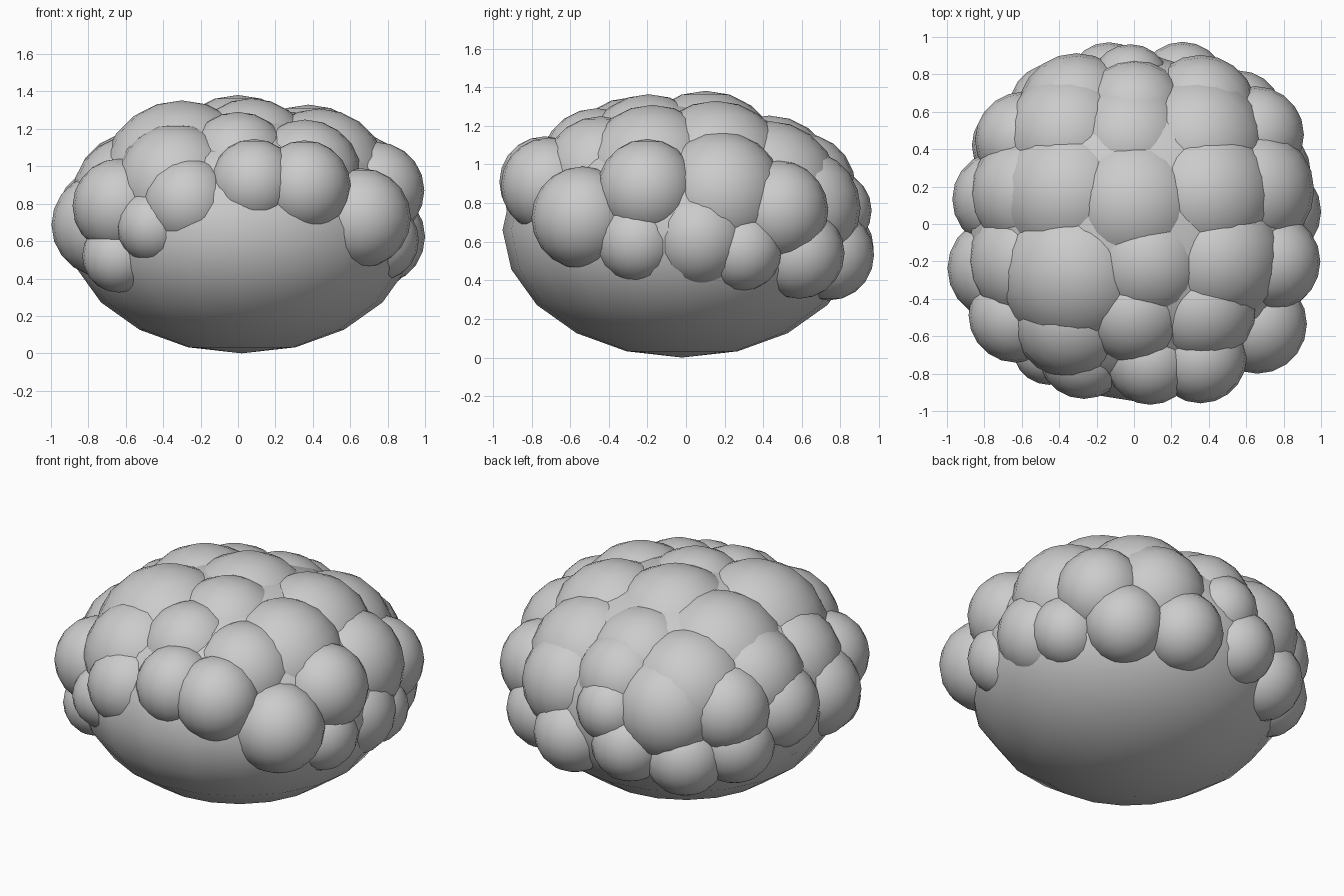
import bpy
from mathutils import Vector

def ball(name, loc, rad, segs=20, rings=10):
    bpy.ops.mesh.primitive_uv_sphere_add(segments=segs, ring_count=rings, radius=1, location=loc)
    ob = bpy.context.object
    ob.name = name
    ob.scale = rad
    bpy.ops.object.transform_apply(location=False, rotation=False, scale=True)
    bpy.ops.object.shade_smooth()
    return ob

def lump(name, x, y, z, r, k):
    # widen the lump by k while its outermost point stays put
    n = Vector((x / 0.86, y / 0.86, (z - 0.66) / 0.44)).normalized()
    c = Vector((x, y, z)) - n * r * (k - 1)
    ball(name, c, (r * k,) * 3)

# smooth squashed body
ball("body", (0.02, -0.02, 0.66), (0.93, 0.93, 0.66))

# lumps: x, y, z, radius
crown = [
    (-0.40, 0.18, 1.03, 0.27), (0.00, 0.12, 1.11, 0.27), (0.44, 0.18, 1.05, 0.26),
    (-0.36, -0.30, 1.04, 0.29), (0.08, -0.22, 1.13, 0.23), (0.50, -0.20, 1.04, 0.245),
    (-0.40, 0.53, 0.92, 0.24), (-0.02, 0.50, 1.00, 0.23), (0.40, 0.50, 0.93, 0.25),
]
upper = [
    (-0.36, -0.55, 0.95, 0.25), (0.00, -0.50, 1.06, 0.22), (0.39, -0.48, 1.00, 0.23),
    (0.70, 0.20, 0.88, 0.25), (-0.61, 0.18, 0.90, 0.25), (-0.62, -0.22, 0.88, 0.25),
    (0.00, 0.65, 0.92, 0.215), (0.39, 0.66, 0.80, 0.23), (-0.34, 0.66, 0.81, 0.24),
]
rim = [
    # front
    (0.09, -0.76, 0.93, 0.20), (0.37, -0.74, 0.91, 0.21), (0.69, -0.56, 0.73, 0.225),
    (-0.28, -0.72, 0.82, 0.21), (-0.47, -0.69, 0.68, 0.165), (-0.66, -0.51, 0.51, 0.165),
    (-0.66, -0.51, 0.80, 0.215),
    # right
    (0.77, -0.21, 0.89, 0.22), (0.68, 0.50, 0.77, 0.22), (0.78, -0.26, 0.60, 0.185),
    (0.78, 0.07, 0.62, 0.22), (0.76, 0.30, 0.55, 0.18), (0.58, 0.61, 0.53, 0.20),
    # left
    (-0.76, -0.25, 0.69, 0.235), (-0.75, 0.14, 0.74, 0.22), (-0.62, 0.47, 0.81, 0.22),
    (-0.66, 0.44, 0.57, 0.20), (-0.70, 0.10, 0.56, 0.18),
    # back
    (-0.02, 0.78, 0.77, 0.18), (0.27, 0.77, 0.52, 0.20),
    (-0.14, 0.78, 0.56, 0.19), (-0.45, 0.65, 0.51, 0.20),
]
for group, lumps, k in (("crown", crown, 1.5), ("upper", upper, 1.32), ("rim", rim, 1.18)):
    for i, p in enumerate(lumps, 1):
        lump(f"{group}_lump_{i}", *p, k)
